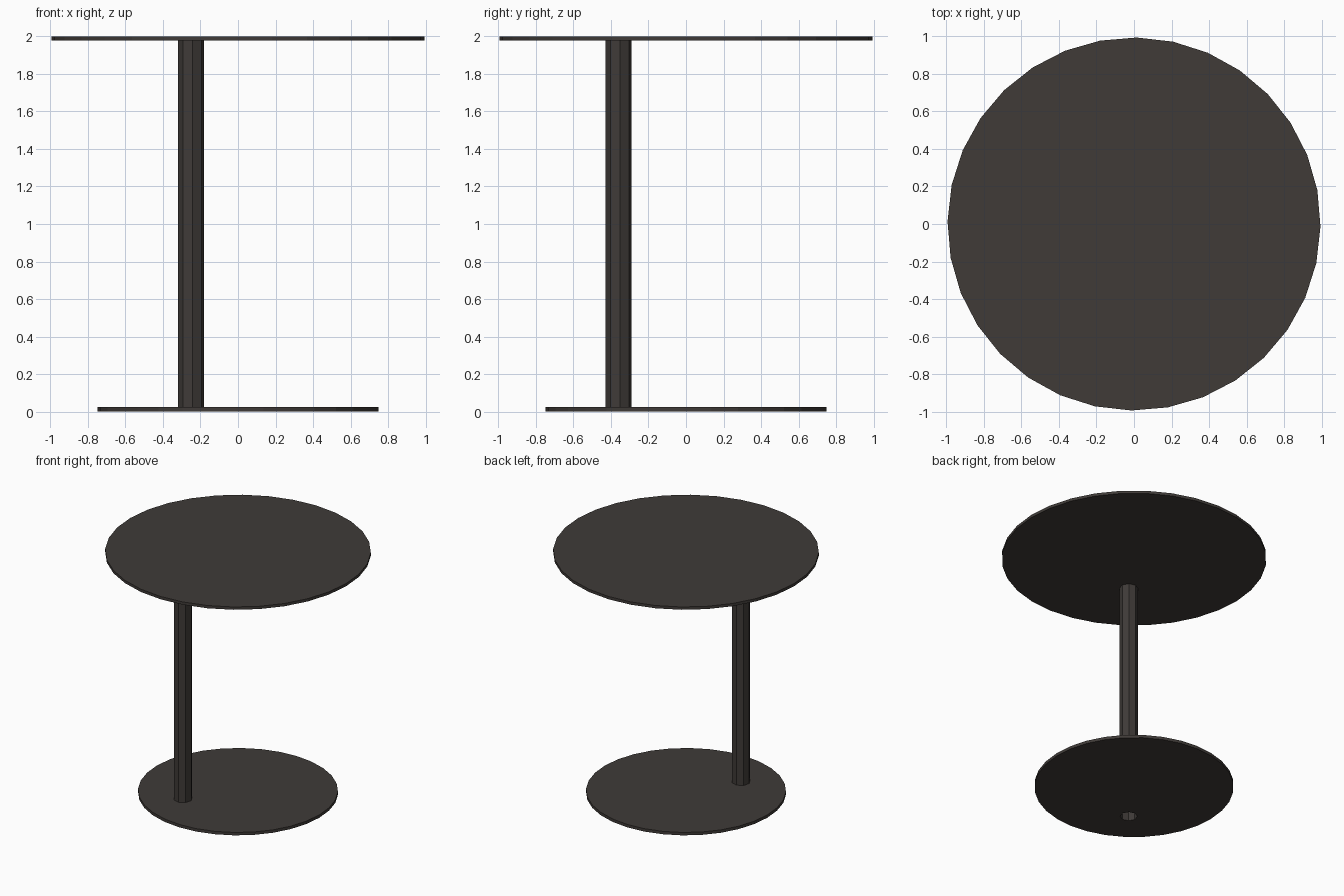
import bpy, math

if "Cube" in bpy.data.objects:
    bpy.data.objects.remove(bpy.data.objects["Cube"])

POST_X, POST_Y, POST_R, HOLE_R = -0.25, -0.36, 0.07, 0.065
POST_TURN = math.radians(6.6)

mat = bpy.data.materials.new("dark_brown_metal")
mat.diffuse_color = (0.05, 0.043, 0.039, 1)
mat.use_nodes = True
mat.node_tree.nodes["Principled BSDF"].inputs["Base Color"].default_value = mat.diffuse_color


def prism(name, sides, radius, z0, z1, x=0, y=0, turn=0.0):
    """Upright flat-sided cylinder; turn = 0 puts a vertex on every axis."""
    bpy.ops.mesh.primitive_cylinder_add(
        vertices=sides, radius=radius, depth=z1 - z0,
        location=(x, y, (z0 + z1) / 2), rotation=(0, 0, turn))
    ob = bpy.context.object
    ob.name = name
    ob.data.materials.append(mat)
    return ob


def drill(ob, z0, z1):
    """Cut the octagonal bore of the post out of an object."""
    cutter = prism("bore_cutter", 8, HOLE_R, z0, z1, POST_X, POST_Y, POST_TURN)
    mod = ob.modifiers.new("bore", 'BOOLEAN')
    mod.operation, mod.solver, mod.object = 'DIFFERENCE', 'EXACT', cutter
    bpy.context.view_layer.objects.active = ob
    bpy.ops.object.modifier_apply(modifier=mod.name)
    bpy.data.objects.remove(cutter)


# Round top and smaller round foot
prism("table_top", 32, 0.994, 1.977, 2.0, turn=math.radians(-0.8))
foot = prism("base_plate", 32, 0.748, 0.0, 0.024, turn=math.radians(-0.8))

# Off-centre hollow octagonal post with a solid collar under the top
post = prism("post", 8, POST_R, 0.024, 1.92, POST_X, POST_Y, POST_TURN)
prism("post_collar", 8, POST_R, 1.92, 1.977, POST_X, POST_Y, POST_TURN)

# The bore shows as a hole through the underside of the foot
drill(foot, -0.1, 0.1)
drill(post, -0.1, 1.95)
